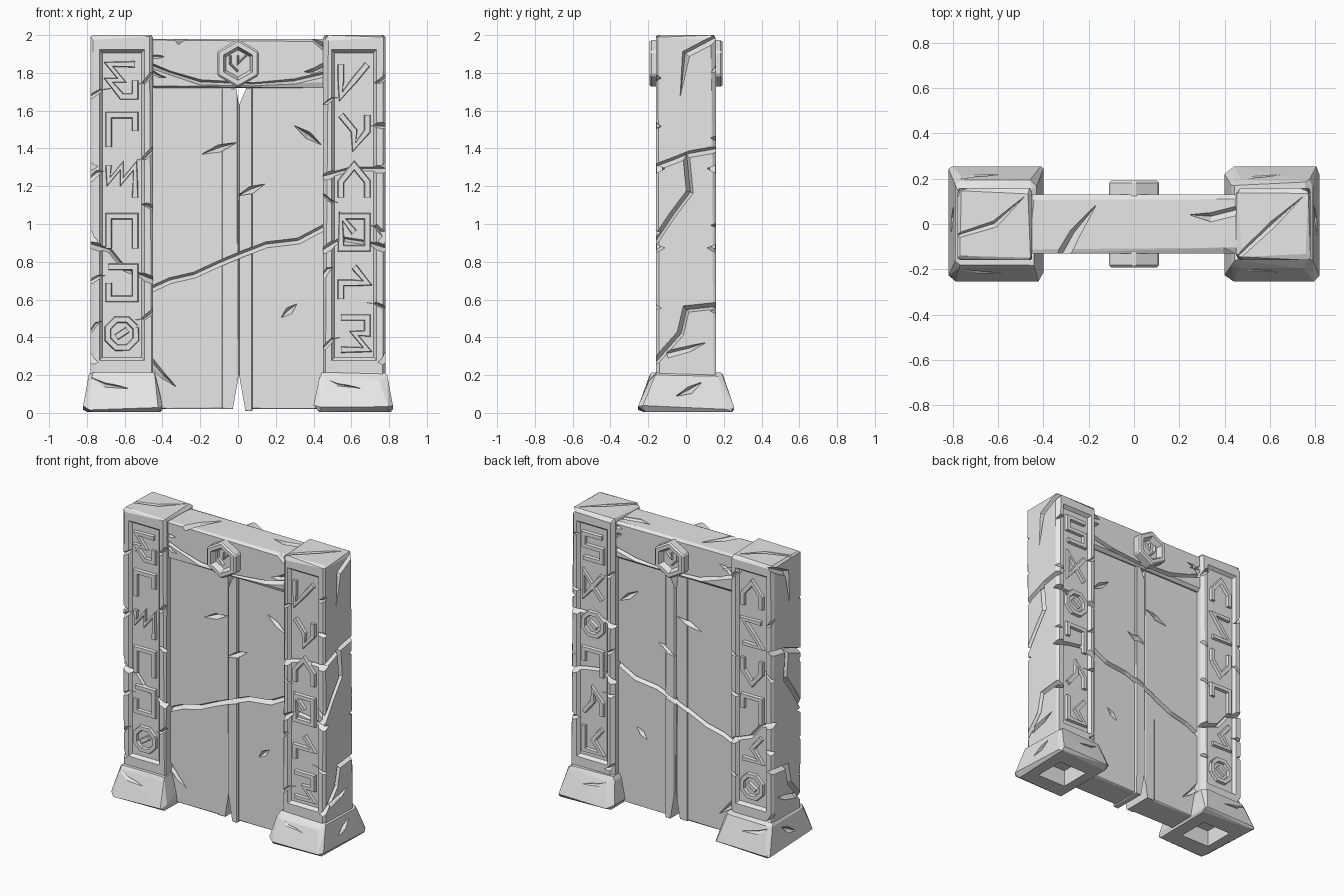
import bpy, bmesh, math, random
from mathutils import Vector

random.seed(7)
if "Cube" in bpy.data.objects:
    bpy.data.objects.remove(bpy.data.objects["Cube"], do_unlink=True)

GREY = (0.8, 0.8, 0.8, 1)
stone = bpy.data.materials.new("grey stone")
stone.use_nodes = True
stone.diffuse_color = GREY
stone.node_tree.nodes["Principled BSDF"].inputs["Base Color"].default_value = GREY


def finish(name, bm):
    bmesh.ops.recalc_face_normals(bm, faces=bm.faces)
    mesh = bpy.data.meshes.new(name)
    bm.to_mesh(mesh)
    bm.free()
    mesh.materials.append(stone)
    obj = bpy.data.objects.new(name, mesh)
    bpy.context.collection.objects.link(obj)
    return obj


def bake(obj):
    bpy.context.view_layer.update()
    graph = bpy.context.evaluated_depsgraph_get()
    mesh = bpy.data.meshes.new_from_object(obj.evaluated_get(graph))
    obj.modifiers.clear()
    obj.data = mesh


def cut(objects, bm):
    """Subtract a cutter mesh from each object."""
    cutter = finish("cutter", bm)
    cutter.hide_render = True
    for obj in objects:
        mod = obj.modifiers.new("cut", "BOOLEAN")
        mod.operation, mod.solver, mod.object = "DIFFERENCE", "EXACT", cutter
        mod.use_self = True
        bake(obj)
    bpy.data.objects.remove(cutter, do_unlink=True)


def rock(name, lo, hi, chip, inset=(0, 0)):
    """Hewn block: a box with unevenly chamfered corners, narrowing upwards."""
    bm = bmesh.new()
    for corner in range(8):
        side = [corner >> k & 1 for k in range(3)]
        for keep in range(3):
            p = []
            for k in range(3):
                edge, inward = (hi[k], -1) if side[k] else (lo[k], 1)
                if k < 2 and side[2]:
                    edge += inward * inset[k]
                p.append(edge if k == keep else edge + inward * chip * random.uniform(0.2, 1))
            bm.verts.new(p)
    bmesh.ops.convex_hull(bm, input=bm.verts)
    bmesh.ops.dissolve_limit(bm, angle_limit=0.02, verts=bm.verts, edges=bm.edges)
    return finish(name, bm)


def facing(axis, sign, offset):
    """Map (across, height, outward) onto a vertical face."""
    if axis == "y":
        return lambda u, v, d: (u, sign * (offset + d), v)
    return lambda u, v, d: (sign * (offset + d), u, v)


def sweep(bm, pts, profile, world, scale=None):
    """Run a profile of (across, outward) along a path drawn on a face."""
    pts = [Vector(p) for p in pts]
    rings = []
    for i, p in enumerate(pts):
        a = (p - pts[max(i - 1, 0)]).normalized()
        b = (pts[min(i + 1, len(pts) - 1)] - p).normalized()
        t = (a + b).normalized()
        k = (scale[i] if scale else 1) / max(0.6, t.dot(b if b.length else a))
        n = Vector((-t.y, t.x)) * k
        rings.append([bm.verts.new(world(p.x + n.x * w, p.y + n.y * w, d)) for w, d in profile])
    m = len(profile)
    for r, s in zip(rings, rings[1:]):
        for j in range(m):
            bm.faces.new((r[j], r[(j + 1) % m], s[(j + 1) % m], s[j]))
    bm.faces.new(rings[0])
    bm.faces.new(rings[-1])


def crack(bm, pts, world, w=0.016, depth=0.04, scale=None):
    profile = [(-w, 0.05), (w, 0.05), (w, 0), (w * 0.2, -depth), (-w, -0.004)]
    sweep(bm, pts, profile, world, scale)


def nicks(bm, world, left, right, low, high, count):
    """Tapering chips running inwards from the edges of a face."""
    for k in range(count):
        edge, way = ((left, 1), (right, -1))[k % 2]
        z = low + (high - low) * (k + random.random()) / count
        run, rise = random.uniform(0.04, 0.11), random.uniform(-0.07, 0.07)
        pts = [(edge - way * 0.02, z), (edge + way * run / 2, z + rise), (edge + way * run, z + rise * 1.2)]
        crack(bm, pts, world, random.uniform(0.01, 0.02), 0.03, (1, 0.7, 0.05))


def frustum(bm, u, hu, v, hv, slope, top, floor, world):
    loops = []
    for d, s in ((top, 0), (floor, slope)):
        loops.append([bm.verts.new(world(u + a * (hu - s), v + b * (hv - s), d))
                      for a, b in ((-1, -1), (1, -1), (1, 1), (-1, 1))])
    for loop in loops:
        bm.faces.new(loop)
    for j in range(4):
        n = (j + 1) % 4
        bm.faces.new((loops[0][j], loops[0][n], loops[1][n], loops[1][j]))


def grid(letter, cx, cz):
    """Letters a to i name the points of a three by three grid."""
    k = "abcdefghi".index(letter)
    return cx + (k % 3 - 1) * 0.07, cz + (1 - k // 3) * 0.085


def octagon(cx, cz, r):
    return [(cx + r * math.cos(k * math.pi / 4 + 0.4), cz + r * math.sin(k * math.pi / 4 + 0.4)) for k in range(9)]


STROKE = [(-0.02, -0.035), (-0.013, -0.003), (0.013, -0.003), (0.02, -0.035)]
# Glyphs from top to bottom; "o" is a ring
RUNES = {(-1, -1): ["caedhif", "gacf", "adbeci", "gacfi", "acigd", "o"],
         (1, -1): ["adgec", "aehfc", "gdbfi", "acigae", "gdefb", "acfeig"],
         (-1, 1): ["gdbfi", "acegi", "adhfc", "gacf", "aegi", "o"],
         (1, 1): ["acfdgi", "aeicg", "o", "gacf", "gdbei", "aegic"]}
FRONT_CRACKS = {-1: [[(-0.81, 0.9), (-0.68, 0.86), (-0.6, 0.76), (-0.42, 0.69)]],
                1: [[(0.42, 0.84), (0.55, 0.92), (0.68, 0.9), (0.81, 0.86)],
                    [(0.42, 1.24), (0.6, 1.29), (0.81, 1.29)]]}
SIDE_CRACKS = [[(-0.19, 1.29), (-0.08, 1.33), (0.02, 1.37), (0.19, 1.4)],
               [(0, 1.37), (0.02, 1.17), (-0.07, 1.05), (-0.19, 0.87)],
               [(0.19, 0.57), (0, 0.55), (-0.03, 0.42), (-0.19, 0.24)]]

for s, label in ((-1, "right"), (1, "left")):
    cx = 0.615 * s
    # Pillar with sunken panels
    pillar = rock(label + "_pillar", (cx - 0.165, -0.16, 0.15), (cx + 0.165, 0.16, 2), 0.03)
    panels, cracks, runes = bmesh.new(), bmesh.new(), bmesh.new()
    for f in (-1, 1):
        world = facing("y", f, 0.16)
        frustum(panels, cx, 0.127, 1.1, 0.83, 0.024, 0.01, -0.022, world)
        for path in FRONT_CRACKS[s]:
            crack(cracks, path, world, 0.02, 0.05)
        nicks(cracks, world, cx - 0.165, cx + 0.165, 0.25, 1.95, 8)
        for k, glyph in enumerate(RUNES[s, f]):
            z = 1.76 - k * 0.268
            if glyph == "o":
                sweep(runes, octagon(cx, z, 0.08), STROKE, world)
                sweep(runes, [(cx - 0.03, z - 0.02), (cx + 0.03, z + 0.02)], STROKE, world)
            else:
                sweep(runes, [grid(c, cx, z) for c in glyph], STROKE, world)
    # Cracks on the outer side
    outer = facing("x", s, 0.78)
    for path in SIDE_CRACKS:
        crack(cracks, path, outer, 0.018, 0.04)
    crack(cracks, [(-0.03, 1.68), (0, 1.9), (0.19, 2)], outer, 0.02, 0.04, (0.05, 1, 1))
    crack(cracks, [(-0.1, 0.31), (0.02, 0.34), (0.1, 0.37)], outer, 0.02, 0.03, (1, 0.8, 0.05))
    # Chip across the top
    top = lambda u, v, d: (u, v, 2 + d)
    crack(cracks, [(cx - 0.16, -0.05 * s - 0.1), (cx, 0), (cx + 0.13, 0.12)], top, 0.015, 0.025, (0.7, 1, 0.05))
    cut([pillar], panels)
    cut([pillar], cracks)
    finish(label + "_runes", runes)

    # Flared base, hollow underneath
    base = rock(label + "_base", (s * 0.61 - 0.21, -0.255, 0.005), (s * 0.61 + 0.21, 0.255, 0.215), 0.045, (0.03, 0.06))
    hollow = bmesh.new()
    frustum(hollow, s * 0.61, 0.11, 0, 0.11, 0, -0.1, 0.12, lambda u, v, d: (u, v, d))
    cut([base], hollow)
    chips = bmesh.new()
    for f in (-1, 1):
        crack(chips, [(cx - 0.2, 0.2), (cx - 0.09, 0.15), (cx + 0.03, 0.13)],
              facing("y", f, 0.22), 0.018, 0.025, (1, 0.8, 0.05))
    crack(chips, [(-0.05, 0.09), (0.02, 0.12), (0.08, 0.16)], facing("x", s, 0.8), 0.02, 0.03, (0.05, 1, 0.1))
    cut([base], chips)

# Door leaves and their raised meeting strips
doors = [rock("right_door", (-0.47, -0.1, 0.02), (0.002, 0.1, 1.73), 0.012),
         rock("left_door", (0, -0.1, 0.02), (0.47, 0.1, 1.73), 0.012),
         rock("right_strip", (-0.085, -0.106, 0.02), (-0.003, 0.106, 1.72), 0.008),
         rock("left_strip", (0.004, -0.118, 0.01), (0.078, 0.118, 1.72), 0.008)]
breaks, gaps = bmesh.new(), bmesh.new()
for f in (-1, 1):
    world = facing("y", f, 0.1)
    crack(breaks, [(-0.49, 0.64), (-0.36, 0.7), (-0.23, 0.73), (-0.1, 0.79), (0.02, 0.84),
                   (0.15, 0.89), (0.32, 0.91), (0.49, 1)], world, 0.016, 0.035)
    for x, z, dx, dz in ((-0.1, 1.4, 0.09, 0.03), (0.37, 1.47, 0.07, -0.05),
                         (0.27, 0.54, 0.04, 0.035), (0.07, 1.18, 0.07, 0.03)):
        crack(breaks, [(x - dx, z - dz), (x, z), (x + dx, z + dz)], world, 0.02, 0.03, (0.05, 1, 0.05))
    crack(breaks, [(-0.47, 0.28), (-0.4, 0.2), (-0.33, 0.14)], world, 0.02, 0.03, (1, 0.8, 0.05))
slot = lambda w: [(-w, 0.2), (w, 0.2), (w, -0.4), (-w, -0.4)]
sweep(gaps, [(0.005, -0.05), (0.005, 0.2)], slot(0.045), facing("y", -1, 0.1), (1, 0.02))
sweep(gaps, [(0.02, 1.75), (0.005, 1.63)], slot(0.035), facing("y", -1, 0.1), (1, 0.02))
cut(doors, breaks)
cut(doors, gaps)

# Lintel with a split lower edge
lintel = rock("lintel", (-0.47, -0.13, 1.72), (0.47, 0.13, 1.98), 0.03)
splits = bmesh.new()
for f in (-1, 1):
    world = facing("y", f, 0.13)
    crack(splits, [(-0.49, 1.85), (-0.36, 1.8), (-0.2, 1.75), (0.08, 1.74), (0.3, 1.755), (0.49, 1.8)],
          world, 0.014, 0.035, (1, 0.7, 1, 0.6, 1, 1))
    nicks(splits, world, -0.45, 0.45, 1.8, 1.95, 4)
lid = lambda u, v, d: (u, v, 1.98 + d)
crack(splits, [(-0.32, -0.15), (-0.26, -0.04), (-0.17, 0.08)], lid, 0.03, 0.03, (1, 0.8, 0.05))
crack(splits, [(0.25, 0.04), (0.34, 0.03), (0.46, 0.06)], lid, 0.02, 0.03, (0.05, 1, 1))
cut([lintel], splits)

# Six-sided emblem passing through the lintel
bm = bmesh.new()
bmesh.ops.create_cone(bm, cap_ends=True, segments=6, radius1=0.128, radius2=0.128, depth=0.384)
bmesh.ops.bevel(bm, geom=bm.edges[:], offset=0.01, segments=1, affect="EDGES")
for v in bm.verts:
    v.co = (v.co.x, v.co.z, v.co.y + 1.85)
emblem = finish("emblem", bm)
recess, marks = bmesh.new(), bmesh.new()
for f in (-1, 1):
    made = bmesh.ops.create_cone(recess, cap_ends=True, segments=6, radius1=0.072, radius2=0.098, depth=0.06)
    for v in made["verts"]:
        v.co = (v.co.x, f * (v.co.z + 0.182), v.co.y + 1.85)
    world = facing("y", f, 0.17)
    for path in ("adh", "ceb"):
        sweep(marks, [((x * 0.6), 1.85 + z * 0.5) for x, z in (grid(c, 0, 0) for c in path)], 
              [(-0.012, -0.03), (0, -0.004), (0.012, -0.03)], world)
cut([emblem], recess)
finish("emblem_marks", marks)
